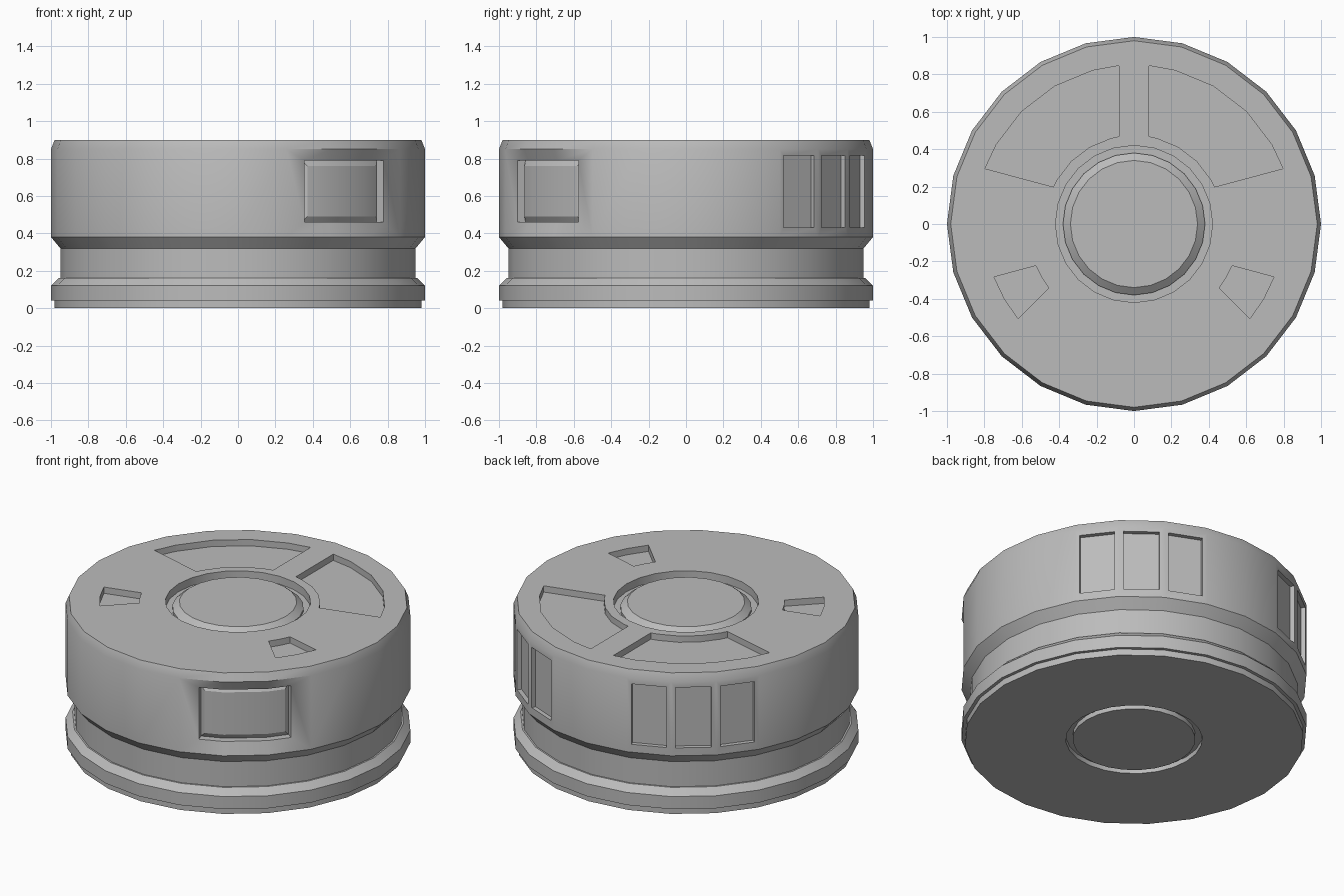
import bpy, bmesh, math

if "Cube" in bpy.data.objects:
    bpy.data.objects.remove(bpy.data.objects["Cube"])

N = 24
STEP = 360 / N
grey = bpy.data.materials.new("plain grey")
grey.diffuse_color = (0.5, 0.5, 0.5, 1)
grey.use_nodes = True
grey.node_tree.nodes["Principled BSDF"].inputs["Base Color"].default_value = grey.diffuse_color


def pt(az, r, z):
    a = math.radians(az)
    return (r * math.cos(a), r * math.sin(a), z)


# Profile (radius, height) from bottom centre to top centre
BODY_LOW, BODY_HIGH = (1.0, 0.38), (1.0, 0.85)
profile = [(0, 0), (0.355, 0), (0.355, 0.03), (0.395, 0.03), (0.395, 0),
           (0.98, 0), (0.98, 0.04), (1.0, 0.04), (1.0, 0.12), (0.96, 0.16),
           (0.95, 0.16), (0.95, 0.32), BODY_LOW, BODY_HIGH, (0.98, 0.90),
           (0.42, 0.90), (0.42, 0.85), (0.38, 0.85), (0.38, 0.865),
           (0.34, 0.897), (0, 0.897)]

bm = bmesh.new()


def face(points):
    bm.faces.new([bm.verts.new(p) for p in points])


def detail(levels):
    """Nested rings on the wall: each level is (azimuths, radii, z low, z high)."""
    rings = []
    for azs, rs, z0, z1 in levels:
        low = [pt(a, r, z0) for a, r in zip(azs, rs)]
        high = [pt(a, r, z1) for a, r in zip(azs, rs)]
        rings.append((low, high))
    for (l0, h0), (l1, h1) in zip(rings, rings[1:]):
        a, b = l0 + h0[::-1], l1 + h1[::-1]
        for i in range(len(a)):
            j = (i + 1) % len(a)
            face([a[i], a[j], b[j], b[i]])
    low, high = rings[-1]
    for i in range(len(low) - 1):
        face([low[i], low[i + 1], high[i + 1], high[i]])


# Turned body, leaving gaps in the upper wall for the details
window = [-75, -60, -45]
slots = [30, 45, 60, 105, 120, 135]
skip = {a % 360 for a in window + slots}
for k in range(N):
    a0, a1 = k * STEP, (k + 1) * STEP
    for p, q in zip(profile, profile[1:]):
        if p == BODY_LOW and q == BODY_HIGH and round(a0) in skip:
            continue
        pts = [pt(a0, *p), pt(a1, *p), pt(a1, *q), pt(a0, *q)]
        if p[0] == 0:
            pts = pts[1:]
        elif q[0] == 0:
            pts = pts[:3]
        face(pts)

# Front window: sloped frame, pocket, bevelled inner panel
frame = [-68.5, -60, -45, -36.5]
detail([([-75, -60, -45, -30], [1] * 4, 0.38, 0.85),
        (frame, [0.967, 0.975, 0.975, 0.967], 0.46, 0.79),
        (frame, [0.922, 0.93, 0.93, 0.922], 0.46, 0.79),
        ([-66.8, -60, -45, -38.2], [0.94, 0.948, 0.948, 0.94], 0.49, 0.76)])

# Rear slots, one per facet
for a in slots:
    m = a + STEP / 2
    detail([([a, a + STEP], [1, 1], 0.38, 0.85),
            ([m - 5.93, m + 5.93], [0.9968] * 2, 0.43, 0.815),
            ([m - 6.1, m + 6.1], [0.9699] * 2, 0.43, 0.815)])

bmesh.ops.remove_doubles(bm, verts=bm.verts, dist=1e-5)
bmesh.ops.recalc_face_normals(bm, faces=bm.faces)
mesh = bpy.data.meshes.new("disc_body")
bm.to_mesh(mesh)
bm.free()
mesh.materials.append(grey)
body = bpy.data.objects.new("disc_body", mesh)
bpy.context.collection.objects.link(body)


# Top pockets: sectors whose straight sides are set in by a fixed gap
def sector(a0, a1, r0, r1, gap=0.08):
    out = []
    for r, order in ((r1, 1), (r0, -1)):
        d = math.degrees(math.asin(gap / r))
        lo, hi = a0 + d, a1 - d
        mids = [k * STEP for k in range(-N, N) if lo + 2 < k * STEP < hi - 2]
        out += [pt(a, r, 0) for a in ([lo] + mids + [hi])[::order]]
    return out


cb = bmesh.new()
for a0, a1, r0, r1 in ((15, 90, 0.475, 0.85), (-45, -15, 0.57, 0.80)):
    for side in (1, -1):
        f = cb.faces.new([cb.verts.new((side * x, y, 0.86))
                          for x, y, _ in sector(a0, a1, r0, r1)])
        ext = bmesh.ops.extrude_face_region(cb, geom=[f])["geom"]
        bmesh.ops.translate(cb, vec=(0, 0, 0.2),
                            verts=[v for v in ext if isinstance(v, bmesh.types.BMVert)])
bmesh.ops.recalc_face_normals(cb, faces=cb.faces)
cmesh = bpy.data.meshes.new("pocket_cutter")
cb.to_mesh(cmesh)
cb.free()
cmesh.materials.append(grey)
cutter = bpy.data.objects.new("pocket_cutter", cmesh)
cutter.hide_render = True
bpy.context.collection.objects.link(cutter)

mod = body.modifiers.new("top_pockets", "BOOLEAN")
mod.operation = "DIFFERENCE"
mod.solver = "EXACT"
mod.object = cutter
bpy.context.view_layer.objects.active = body
body.select_set(True)
bpy.ops.object.modifier_apply(modifier=mod.name)
bpy.data.objects.remove(cutter)
bpy.ops.object.shade_smooth_by_angle(angle=math.radians(30))
